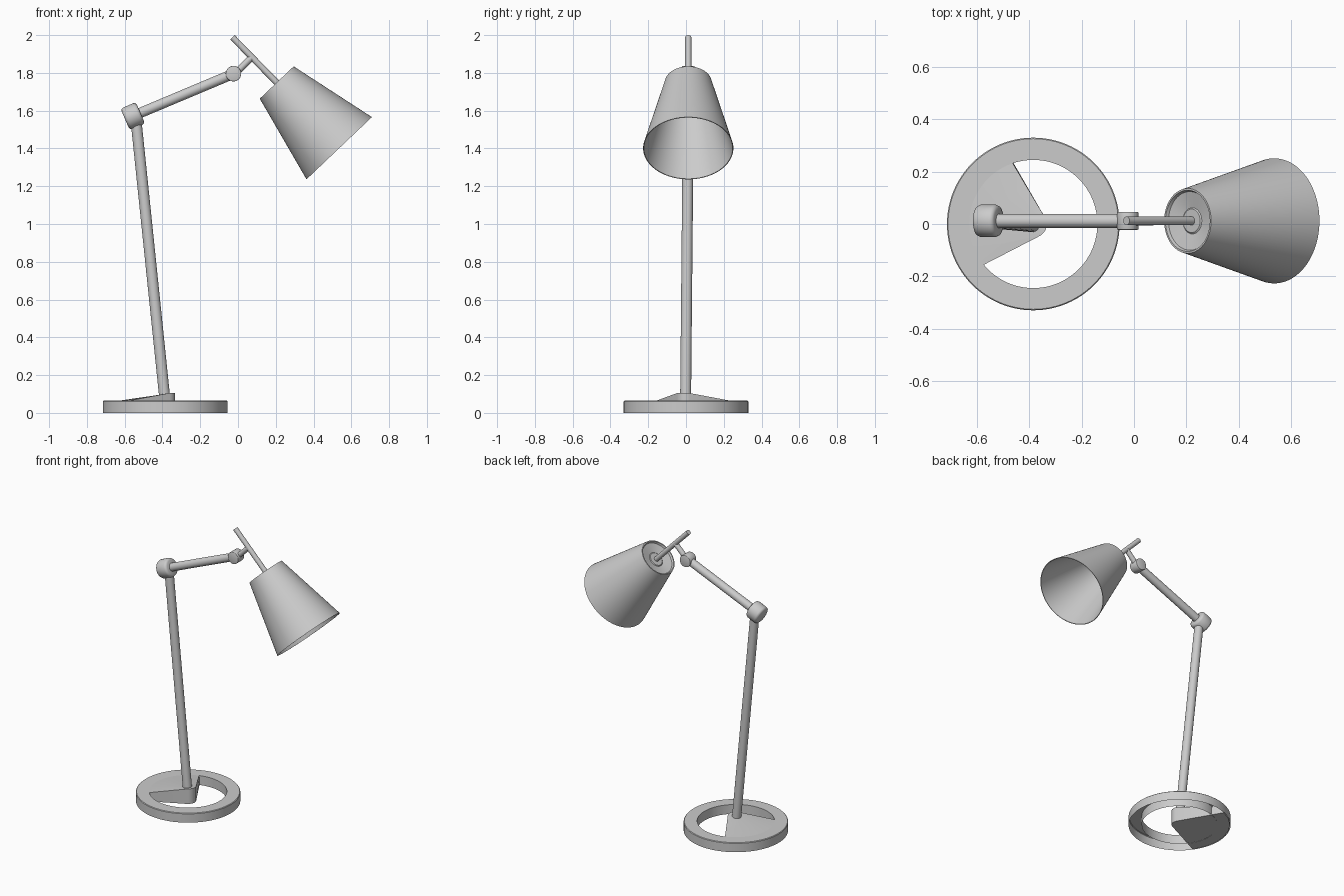
import bpy, bmesh, math
from mathutils import Vector

if "Cube" in bpy.data.objects:
    bpy.data.objects.remove(bpy.data.objects["Cube"])

Y = 0.012              # the arm and head sit slightly off the base axis
CX = -0.385            # base centre
R_OUT, R_IN, H = 0.33, 0.245, 0.065


def finish(name, bm, angle=35):
    me = bpy.data.meshes.new(name)
    bm.to_mesh(me)
    bm.free()
    ob = bpy.data.objects.new(name, me)
    bpy.context.collection.objects.link(ob)
    bpy.ops.object.select_all(action='DESELECT')
    ob.select_set(True)
    bpy.context.view_layer.objects.active = ob
    bpy.ops.object.shade_smooth_by_angle(angle=math.radians(angle))
    return ob


def lathe(name, profile, origin, axis, n=64, angle=35):
    """Spin (radius, distance along axis) points round an axis."""
    bm = bmesh.new()
    rings = []
    for r, h in profile:
        if r == 0:
            rings.append([bm.verts.new((0, 0, h))] * n)
        else:
            rings.append([bm.verts.new((r * math.cos(2 * math.pi * i / n),
                                        r * math.sin(2 * math.pi * i / n), h)) for i in range(n)])
    for a, b in zip(rings, rings[1:]):
        for i in range(n):
            j = (i + 1) % n
            bm.faces.new(list(dict.fromkeys((a[i], a[j], b[j], b[i]))))
    bmesh.ops.recalc_face_normals(bm, faces=bm.faces)
    ob = finish(name, bm, angle)
    ob.location = origin
    ob.rotation_euler = Vector(axis).to_track_quat('Z', 'Y').to_euler()
    return ob


def rod(name, p, q, r, bevel=0.0, n=32):
    d = Vector(q) - Vector(p)
    l = d.length
    prof = [(0, 0), (r - bevel, 0)]
    if bevel:
        prof += [(r - bevel * 0.3, bevel * 0.3), (r, bevel), (r, l - bevel),
                 (r - bevel * 0.3, l - bevel * 0.3), (r - bevel, l)]
    else:
        prof += [(r, l)]
    return lathe(name, prof + [(0, l)], p, d, n, 50 if bevel else 35)


# Base ring, open underneath
lathe("base_ring", [(R_OUT, 0), (R_OUT, H - 0.004), (R_OUT - 0.004, H), (R_IN, H), (R_IN, 0)],
      (CX, 0, 0), (0, 0, 1), 96)

# Wedge-shaped foot bridging the ring to the pole socket
bm = bmesh.new()
hub = [(0.052 * math.cos(math.radians(a)), 0.052 * math.sin(math.radians(a)))
       for a in range(-64, 31, 12)]
k = len(hub)


def arc(r, a0, a1):
    return [(r * math.cos(math.radians(a0 + (a1 - a0) * i / (k - 1))),
             r * math.sin(math.radians(a0 + (a1 - a0) * i / (k - 1)))) for i in range(k)]


inner, outer = arc(R_IN, 219.5, 108.7), arc(R_OUT - 0.004, 215, 111)
loops = []
for pts, z in ((hub, 0.105), (inner, H), (outer, H - 0.003), (outer, 0.001), (hub, 0.001)):
    loops.append([bm.verts.new((x + CX, y, z)) for x, y in pts])
for a, b in zip(loops, loops[1:] + loops[:1]):
    for i in range(k - 1):
        bm.faces.new((a[i], a[i + 1], b[i + 1], b[i]))
for end in (0, k - 1):
    bm.faces.new([l[end] for l in loops])
bmesh.ops.recalc_face_normals(bm, faces=bm.faces)
finish("base_wedge", bm)

# Pole and arm
rod("lower_pole", (-0.388, -0.002, 0.08), (-0.541, Y, 1.56), 0.029)
rod("upper_arm", (-0.53, Y, 1.583), (-0.03, Y, 1.793), 0.027)

# Elbow collar in line with the arm, and the cross joint at its tip
d = Vector((0.5, 0, 0.215)).normalized()
c = Vector((-0.557, Y, 1.571))
rod("elbow_collar", c - d * 0.044, c + d * 0.044, 0.062, 0.015, 48)
rod("head_joint", (-0.024, Y - 0.034, 1.796), (-0.024, Y + 0.034, 1.796), 0.041, 0.003, 48)

# Head stem and rod
rod("head_stem", (-0.024, Y, 1.786), (0.072, Y, 1.882), 0.017)
rod("head_rod", (-0.029, Y, 1.988), (0.225, Y, 1.728), 0.0165)

# Shade with a dished back and open mouth
lathe("lamp_shade", [(0, 0.022), (0.045, 0.022), (0.05, 0.026), (0.112, 0.012), (0.117, 0),
                     (0.124, 0), (0.239, 0.48), (0.235, 0.48), (0.121, 0.04), (0, 0.04)],
      (0.205, Y, 1.749), (0.331, 0, -0.348), 96)
